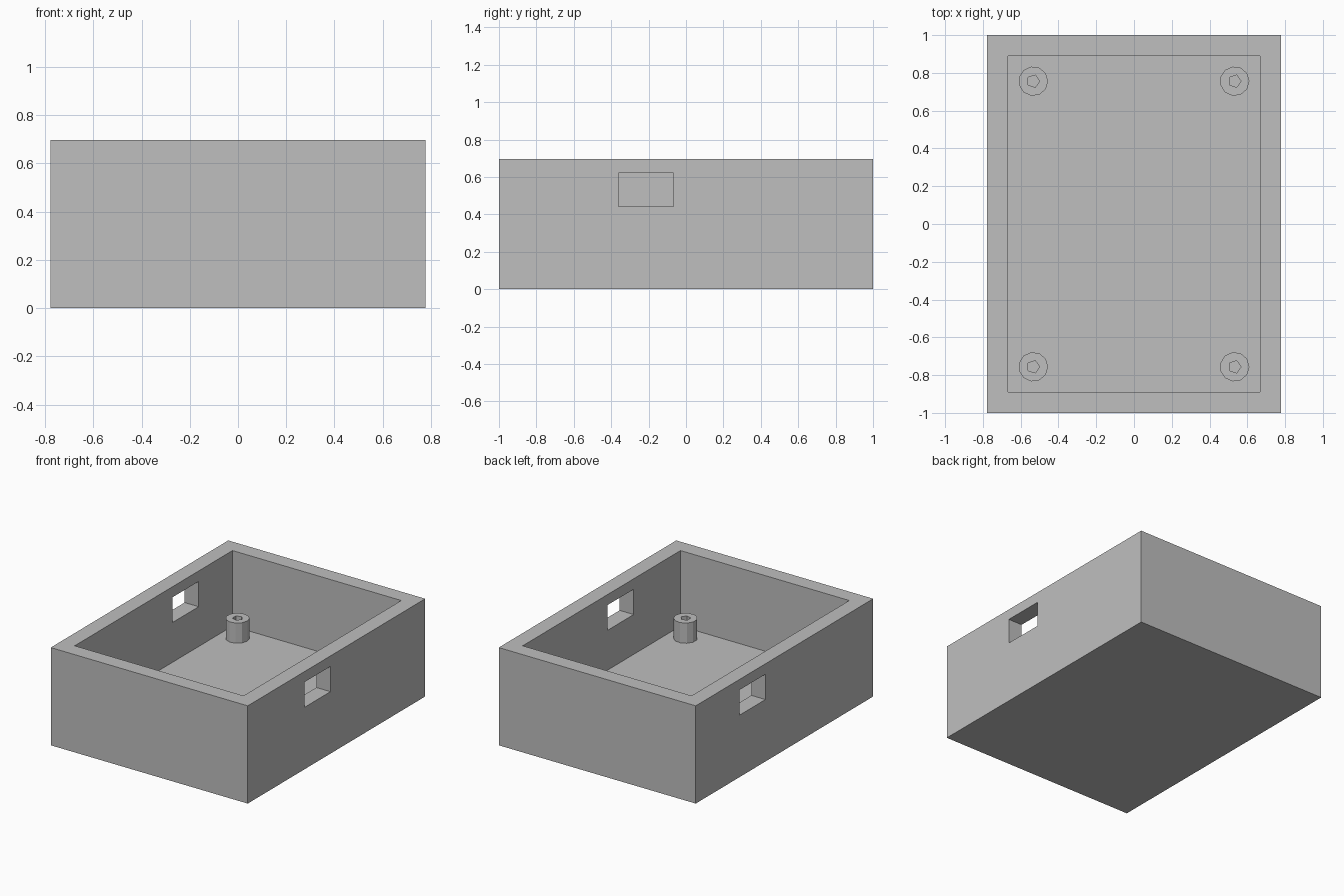
import bpy
import bmesh
import math
from mathutils import Matrix, Vector

cube = bpy.data.objects.get("Cube")
if cube:
    bpy.data.objects.remove(cube, do_unlink=True)

# Main dimensions
WIDTH, DEPTH, HEIGHT = 1.554, 2.0, 0.697
WALL, FLOOR, POST_TOP = 0.111, 0.158, 0.302
POST_X, POST_Y = 0.533, 0.756

grey = bpy.data.materials.new("plain grey")
grey.use_nodes = True
grey.diffuse_color = (0.52, 0.52, 0.52, 1)
grey.node_tree.nodes["Principled BSDF"].inputs["Base Color"].default_value = grey.diffuse_color


def make_object(name, bm):
    mesh = bpy.data.meshes.new(name)
    bm.to_mesh(mesh)
    bm.free()
    mesh.materials.append(grey)
    obj = bpy.data.objects.new(name, mesh)
    bpy.context.collection.objects.link(obj)
    return obj


def box(name, low, high):
    low, high = Vector(low), Vector(high)
    bm = bmesh.new()
    bmesh.ops.create_cube(bm, size=1, matrix=Matrix.Translation((low + high) / 2)
                          @ Matrix.Diagonal(high - low).to_4x4())
    return make_object(name, bm)


def prism(name, sides, radius, x, y, bottom, top):
    # The first corner points along +x
    bm = bmesh.new()
    bmesh.ops.create_cone(bm, cap_ends=True, segments=sides, radius1=radius, radius2=radius,
                          depth=top - bottom,
                          matrix=Matrix.Translation((x, y, (bottom + top) / 2))
                          @ Matrix.Rotation(-math.pi / 2, 4, "Z"))
    return make_object(name, bm)


def cut(target, cutter):
    cutter.hide_render = True
    mod = target.modifiers.new("cut", "BOOLEAN")
    mod.operation = "DIFFERENCE"
    mod.solver = "EXACT"
    mod.object = cutter
    bpy.context.view_layer.objects.active = target
    bpy.ops.object.modifier_apply(modifier=mod.name)
    bpy.data.objects.remove(cutter, do_unlink=True)


# Open-topped case
hx, hy = WIDTH / 2, DEPTH / 2
case = box("case", (-hx, -hy, 0), (hx, hy, HEIGHT))
cut(case, box("cavity_cutter", (WALL - hx, WALL - hy, FLOOR), (hx - WALL, hy - WALL, HEIGHT + 0.2)))

# One window in each long wall, offset from each other
for side, y0, y1 in ((1, -0.362, -0.068), (-1, 0.215, 0.508)):
    x0, x1 = sorted((side * (hx - WALL - 0.1), side * (hx + 0.1)))
    cut(case, box("window_cutter", (x0, y0, 0.442), (x1, y1, 0.622)))

# Screw posts with five-sided pilot holes
for x_name, sx in (("left", 1), ("right", -1)):
    for y_name, sy in (("front", -1), ("back", 1)):
        x, y = sx * POST_X, sy * POST_Y
        post = prism(f"{y_name}_{x_name}_post", 11, 0.078, x, y, FLOOR - 0.02, POST_TOP)
        cut(post, prism("pilot_hole_cutter", 5, 0.034, x, y, FLOOR, POST_TOP + 0.1))
